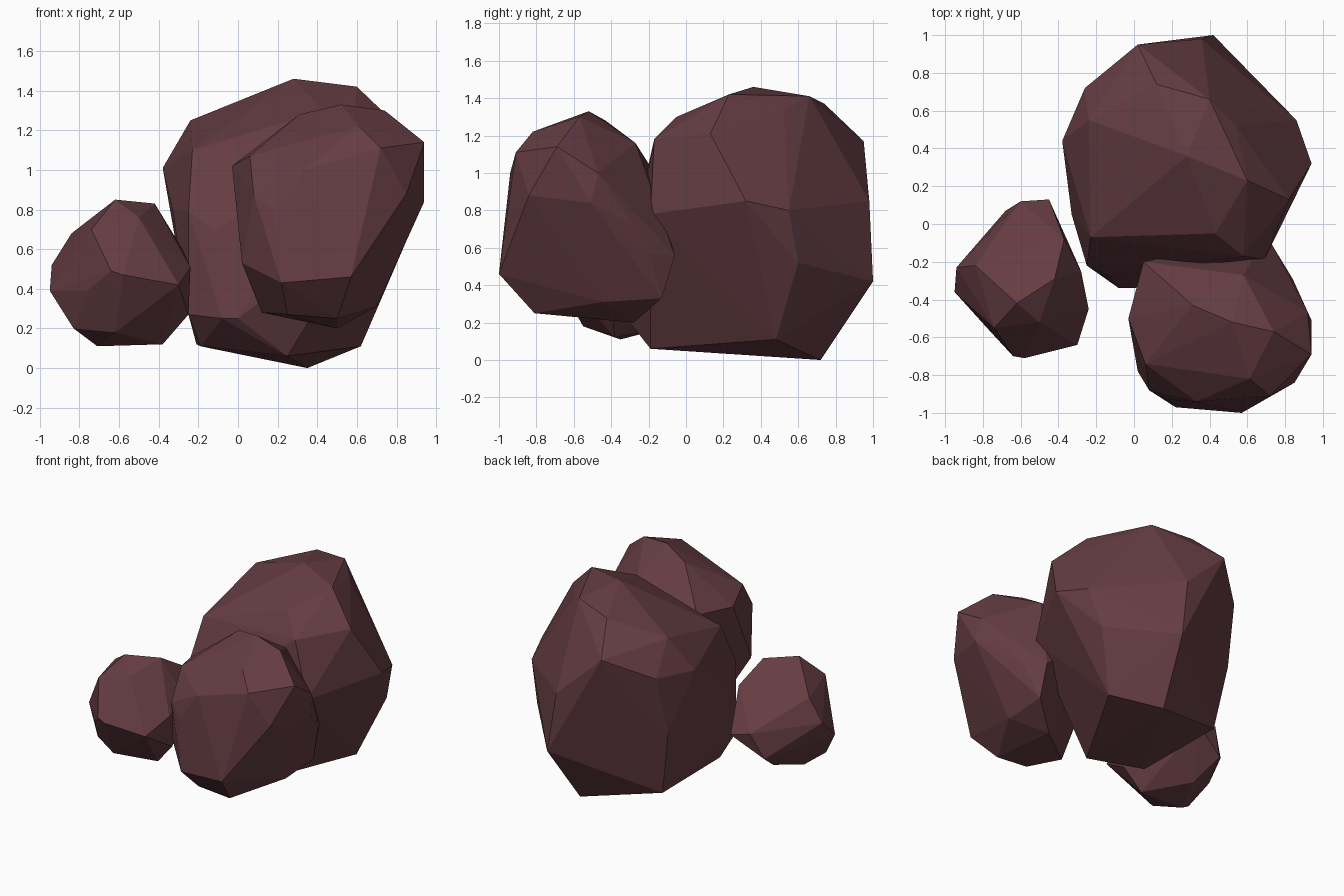
import bpy, bmesh

stone = bpy.data.materials.new("dark_red_stone")
stone.diffuse_color = (0.13, 0.046, 0.055, 1)


def boulder(name, corners):
    """Wrap a faceted convex boulder around its corner points."""
    bm = bmesh.new()
    for c in corners:
        bm.verts.new(c)
    res = bmesh.ops.convex_hull(bm, input=bm.verts[:])
    loose = {g for g in res["geom_interior"] + res["geom_unused"]
             if isinstance(g, bmesh.types.BMVert)}
    bmesh.ops.delete(bm, geom=list(loose), context='VERTS')
    bmesh.ops.dissolve_limit(bm, angle_limit=0.04, verts=bm.verts[:], edges=bm.edges[:])
    bmesh.ops.recalc_face_normals(bm, faces=bm.faces[:])
    mesh = bpy.data.meshes.new(name)
    bm.to_mesh(mesh)
    bm.free()
    mesh.materials.append(stone)
    ob = bpy.data.objects.new(name, mesh)
    bpy.context.collection.objects.link(ob)


# Large boulder at the back: crown, waist, foot
boulder("large_boulder", [
    (.28, .36, 1.46), (.60, .23, 1.42), (.40, .66, 1.41), (.43, -.05, 1.30),
    (.54, .52, 1.34), (.12, .74, 1.37), (-.24, .55, 1.25), (.82, .13, 1.21),
    (.58, -.17, 1.18), (-.23, -.07, 1.10), (.02, .95, 1.17),
    (-.38, .44, 1.01), (-.26, .72, 1.02), (.94, .32, .85), (.86, .55, .80),
    (.36, .98, .85), (-.33, .05, .80), (-.25, -.22, .79), (-.12, -.28, .69),
    (.69, -.19, .78), (.78, .60, .52), (.42, 1.0, .42), (-.29, .62, .60),
    (-.08, -.34, .25), (0, -.34, .25), (-.25, -.22, .27),
    (.62, .48, .11), (.35, .72, 0), (.25, -.19, .06), (-.21, .57, .12),
    (-.19, -.12, .11)])

# Medium boulder in front on the right
boulder("medium_boulder", [
    (.52, -.52, 1.33), (.74, -.57, 1.30), (.31, -.43, 1.28), (.61, -.82, 1.22),
    (.58, -.27, 1.16), (.94, -.69, 1.14), (.72, -.91, 1.11), (.06, -.74, 1.07),
    (-.03, -.50, 1.02), (.05, -.20, 1.05), (.33, -.94, 1.0), (.92, -.47, 1.0),
    (.85, -.84, .88), (.94, -.51, .84), (.65, -.93, .76), (.08, -.88, .87),
    (.18, -.93, .79), (.84, -.29, .73), (.70, -.06, .56), (.78, -.20, .57),
    (.02, -.78, .53), (.57, -1.0, .46), (.22, -.97, .43), (.70, -.13, .33),
    (.70, -.45, .31), (.12, -.60, .28), (.25, -.81, .27), (.50, -.81, .25),
    (.50, -.28, .20)])

# Small boulder in front on the left
boulder("small_boulder", [
    (-.62, -.42, .85), (-.42, -.29, .83), (-.84, -.22, .68), (-.74, -.55, .70),
    (-.50, -.52, .76), (-.37, -.08, .70), (-.28, -.25, .60), (-.24, -.45, .51),
    (-.94, -.23, .52), (-.64, -.70, .49), (-.58, -.71, .47), (-.30, -.64, .42),
    (-.95, -.36, .39), (-.76, -.57, .39), (-.45, .13, .44), (-.60, .12, .48),
    (-.68, .07, .30), (-.25, -.40, .27), (-.83, -.43, .20), (-.62, -.55, .18),
    (-.62, -.12, .17), (-.38, -.38, .12), (-.71, -.35, .11)])
